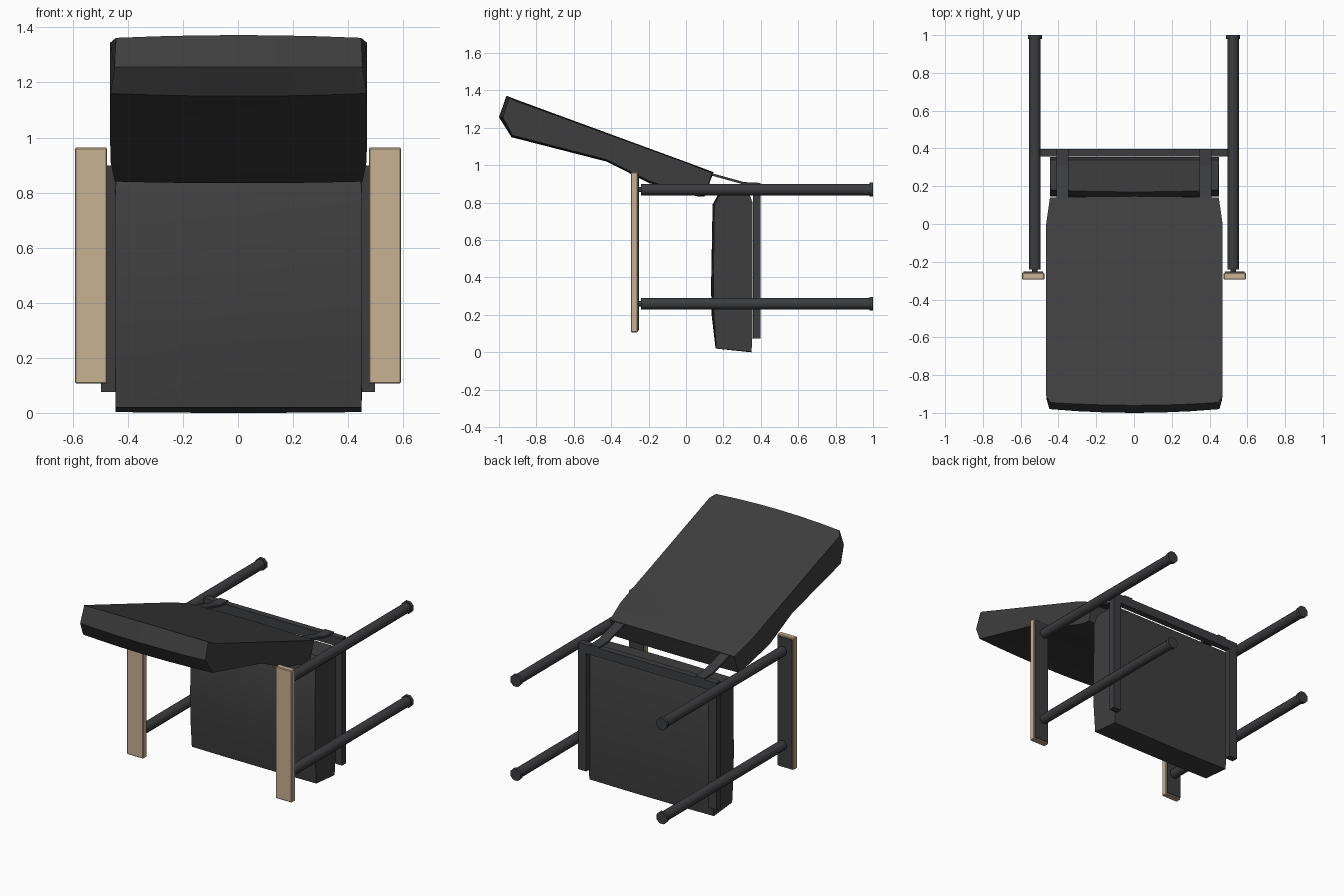
import bpy, bmesh, math
from mathutils import Vector, Matrix

if "Cube" in bpy.data.objects:
    bpy.data.objects.remove(bpy.data.objects["Cube"])


def material(name, rgb):
    m = bpy.data.materials.new(name)
    m.diffuse_color = (*rgb, 1)
    m.use_nodes = True
    m.node_tree.nodes["Principled BSDF"].inputs["Base Color"].default_value = m.diffuse_color
    return m


FABRIC = material("charcoal fabric", (0.048, 0.048, 0.048))
METAL = material("dark metal", (0.045, 0.046, 0.049))
WOOD = material("light wood", (0.57, 0.44, 0.29))


def finish(bm, name, mat, angle=None):
    bmesh.ops.recalc_face_normals(bm, faces=bm.faces)
    me = bpy.data.meshes.new(name)
    bm.to_mesh(me)
    bm.free()
    ob = bpy.data.objects.new(name, me)
    bpy.context.collection.objects.link(ob)
    me.materials.append(mat)
    if angle:
        bpy.ops.object.select_all(action='DESELECT')
        ob.select_set(True)
        bpy.context.view_layer.objects.active = ob
        bpy.ops.object.shade_smooth_by_angle(angle=math.radians(angle))
    return ob


def box(name, lo, hi, mat, bevel=0):
    lo, hi = Vector(lo), Vector(hi)
    bm = bmesh.new()
    bmesh.ops.create_cube(bm, size=1)
    for v in bm.verts:
        v.co = (lo + hi) / 2 + v.co * (hi - lo)
    if bevel:
        bmesh.ops.bevel(bm, geom=bm.edges[:], offset=bevel, segments=1, affect='EDGES')
    return finish(bm, name, mat)


def mirror_box(name, lo, hi, mat, bevel=0):
    box(name + "_right", lo, hi, mat, bevel)
    box(name + "_left", (-hi[0], *lo[1:]), (-lo[0], *hi[1:]), mat, bevel)


def rod(name, x, z, y0, y1, r, sides=8):
    bm = bmesh.new()
    bmesh.ops.create_cone(bm, cap_ends=True, segments=sides, radius1=r, radius2=r, depth=y1 - y0,
                          matrix=Matrix.Translation((x, (y0 + y1) / 2, z)) @ Matrix.Rotation(math.pi / 2, 4, 'X')
                          @ Matrix.Rotation(math.pi / sides, 4, 'Z'))
    return finish(bm, name, METAL, 50)


def sweep(name, profile, stations, x_mid, mat, angle=None):
    """Sweep a (y, z, half width, sag y, sag z) profile across x; sag pulls the sides in."""
    bm = bmesh.new()
    rings = [[bm.verts.new((x_mid + t * w, y + sy * t * t, z + sz * t * t))
              for y, z, w, sy, sz in profile] for t in stations]
    n = len(profile)
    for a, b in zip(rings, rings[1:]):
        for i in range(n):
            j = (i + 1) % n
            bm.faces.new((a[i], a[j], b[j], b[i]))
    bm.faces.new(rings[0])
    bm.faces.new(rings[-1])
    return finish(bm, name, mat, angle)


CROWN = (-1, -0.66, -0.33, 0, 0.33, 0.66, 1)

# Backrest cushion with lumbar bend
sweep("backrest", [
    (-0.96, 1.372, 0.445, 0.015, -0.01), (-1.0, 1.257, 0.45, 0.02, 0.0),
    (-0.933, 1.15, 0.465, 0.005, 0.01), (-0.425, 1.02, 0.467, 0, 0.01),
    (-0.195, 0.904, 0.465, 0, 0.01), (0.06, 0.834, 0.45, 0, 0.006),
    (0.10, 0.834, 0.446, 0, 0.006), (0.147, 0.963, 0.447, -0.008, -0.004),
    (0.0, 1.018, 0.467, 0, -0.004), (-0.91, 1.352, 0.467, 0, -0.008),
], CROWN, 0.002, FABRIC, 40)

# Seat cushion
sweep("seat", [
    (0.17, 0.84, 0.445, 0.01, 0), (0.142, 0.79, 0.448, 0.01, 0),
    (0.134, 0.35, 0.448, 0.012, 0), (0.137, 0.2, 0.448, 0.012, 0),
    (0.158, 0.02, 0.447, 0.004, 0), (0.35, 0.0, 0.447, 0, 0.003),
    (0.356, 0.10, 0.448, 0, 0), (0.356, 0.80, 0.448, 0, 0), (0.34, 0.845, 0.447, 0, 0),
], CROWN, 0.002, FABRIC, 40)

# Seat frame: top rail and two side rails
box("frame_top_rail", (-0.497, 0.357, 0.84), (0.497, 0.398, 0.898), METAL)
mirror_box("frame_side_rail", (0.438, 0.357, 0.075), (0.497, 0.398, 0.84), METAL)

for s, side in ((1, "right"), (-1, "left")):
    # Flat brackets joining backrest and frame
    sweep("back_bracket_" + side, [
        (0.10, 0.955, 0.032, 0, 0), (0.31, 0.897, 0.032, 0, 0), (0.398, 0.897, 0.032, 0, 0),
        (0.398, 0.906, 0.032, 0, 0), (0.31, 0.910, 0.032, 0, 0), (0.10, 0.968, 0.032, 0, 0),
    ], (-1, 1), s * 0.378, METAL)
    # Round legs with wider feet
    for z, pos in ((0.87, "back"), (0.26, "front")):
        rod(f"{pos}_leg_{side}", s * 0.525, z, -0.24, 0.99, 0.033)
        rod(f"{pos}_leg_peg_{side}", s * 0.525, z, -0.256, -0.23, 0.015)
        rod(f"{pos}_foot_{side}", s * 0.525, z, 0.98, 1.0, 0.04)

# Wooden armrests with a dark plate underneath
mirror_box("armrest", (0.475, -0.295, 0.107), (0.592, -0.257, 0.963), WOOD, 0.004)
mirror_box("armrest_plate", (0.481, -0.258, 0.117), (0.586, -0.252, 0.953), METAL)
